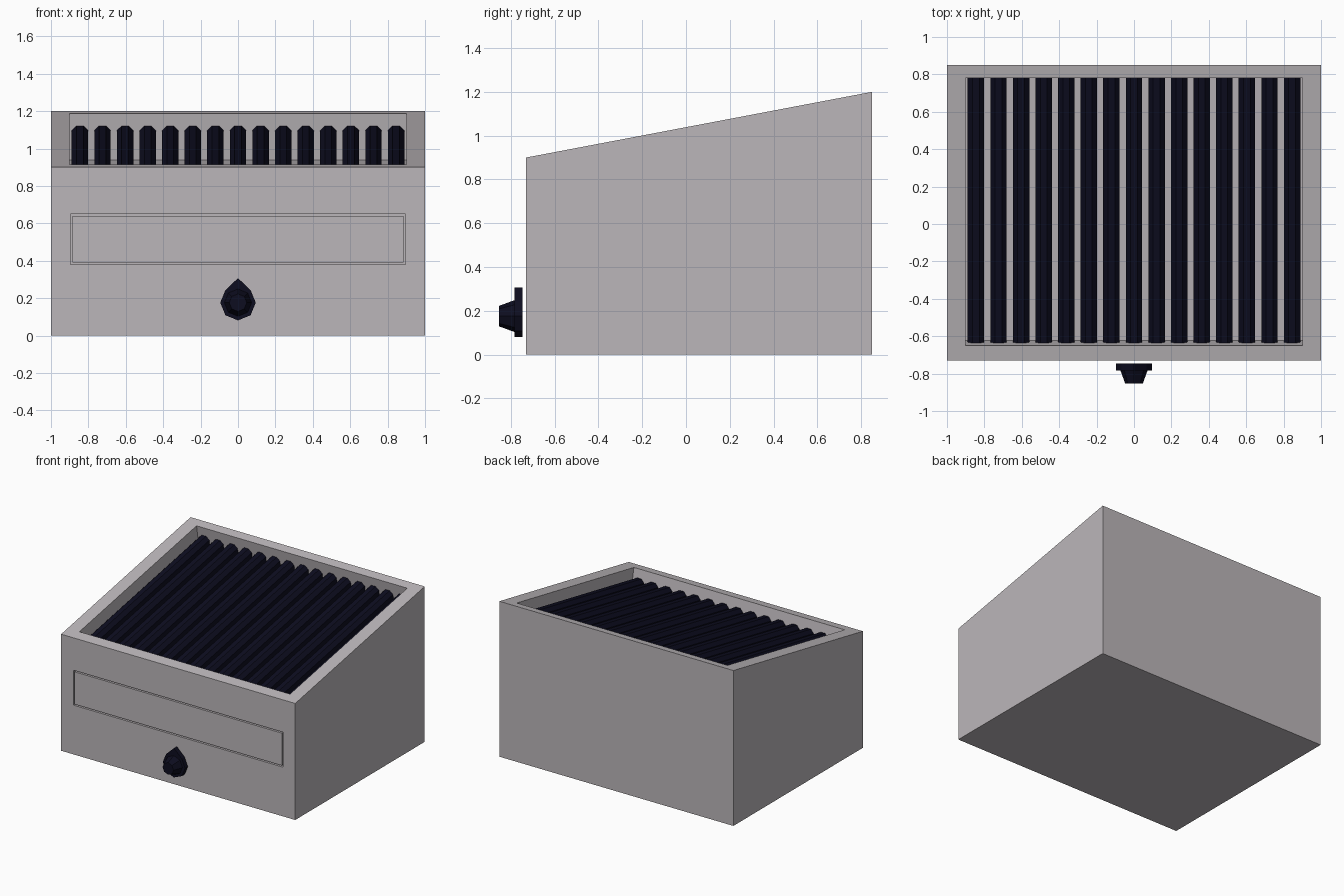
import bpy, bmesh, math
from mathutils import Matrix, Vector

if "Cube" in bpy.data.objects:
    bpy.data.objects.remove(bpy.data.objects["Cube"], do_unlink=True)

HALF_W, FRONT, BACK = 1.0, -0.73, 0.85
FRONT_H, BACK_H = 0.90, 1.20
SLOPE = (BACK_H - FRONT_H) / (BACK - FRONT)
TILT = math.atan(SLOPE)


def top_z(y):
    return FRONT_H + (y - FRONT) * SLOPE


def material(name, color, rough):
    m = bpy.data.materials.new(name)
    m.use_nodes = True
    m.diffuse_color = (*color, 1)
    bsdf = m.node_tree.nodes["Principled BSDF"]
    bsdf.inputs["Base Color"].default_value = (*color, 1)
    bsdf.inputs["Roughness"].default_value = rough
    return m


casing_grey = material("casing grey", (0.50, 0.47, 0.49), 0.6)
dark_navy = material("dark navy", (0.004, 0.004, 0.014), 0.6)


def finish(name, bm, mat):
    bmesh.ops.recalc_face_normals(bm, faces=bm.faces)
    mesh = bpy.data.meshes.new(name)
    bm.to_mesh(mesh)
    bm.free()
    mesh.materials.append(mat)
    obj = bpy.data.objects.new(name, mesh)
    bpy.context.collection.objects.link(obj)
    return obj


def inset(bm, face, thickness, depth=0.0):
    bmesh.ops.inset_region(bm, faces=[face], thickness=thickness, depth=depth,
                           use_even_offset=True)


# Casing: wedge-topped box
bm = bmesh.new()
profile = [(FRONT, 0), (BACK, 0), (BACK, BACK_H), (FRONT, FRONT_H)]
side = bm.faces.new([bm.verts.new((-HALF_W, y, z)) for y, z in profile])
ext = bmesh.ops.extrude_face_region(bm, geom=[side])["geom"]
bmesh.ops.translate(bm, vec=(2 * HALF_W, 0, 0),
                    verts=[v for v in ext if isinstance(v, bmesh.types.BMVert)])
bmesh.ops.recalc_face_normals(bm, faces=bm.faces)
top = max(bm.faces, key=lambda f: f.normal.z)
front = min(bm.faces, key=lambda f: f.normal.y)

# Open tray sunk into the sloping top
RIM_FRONT, RIM_BACK = -0.65, 0.78
inset(bm, top, 0.1)
for v in top.verts:
    y = RIM_FRONT if v.co.y < 0 else RIM_BACK
    v.co = (math.copysign(0.9, v.co.x), y, top_z(y))
inset(bm, top, 0.0, -0.1)
for v in top.verts:
    y, z = (-0.622, 0.775) if v.co.y < 0 else (0.82, 0.94)
    v.co = (math.copysign(0.9, v.co.x), y, z)

# Drawer outline grooved into the front
inset(bm, front, 0.1)
for v in front.verts:
    v.co = (math.copysign(0.895, v.co.x), FRONT, 0.65 if v.co.z > 0.45 else 0.38)
inset(bm, front, 0.0, -0.02)
inset(bm, front, 0.01)
inset(bm, front, 0.0, 0.02)
finish("casing", bm, casing_grey)

# Grill bars: octagonal rods parallel to the top, from tray wall to tray wall
along = Vector((0, math.cos(TILT), math.sin(TILT)))
normal = Vector((0, -math.sin(TILT), math.cos(TILT)))
BARS, RADIUS = 15, 0.0475
middle = (RIM_FRONT + RIM_BACK) / 2
length = (RIM_BACK - RIM_FRONT) / math.cos(TILT)
spin = Matrix.Rotation(math.pi / 2 - TILT, 4, 'X').inverted()
for i in range(BARS):
    x = -0.845 + 1.69 * i / (BARS - 1)
    center = Vector((x, middle, top_z(middle))) - normal * 0.11
    bm = bmesh.new()
    bmesh.ops.create_cone(bm, cap_ends=True, segments=8, radius1=RADIUS,
                          radius2=RADIUS, depth=length,
                          matrix=Matrix.Translation(center) @ spin
                          @ Matrix.Rotation(math.pi / 8, 4, 'Z'))
    finish(f"grill_bar_{i + 1}", bm, dark_navy)

# Control knob: pointed back plate with a tapered grip
KNOB_Z = 0.176
face_front = Matrix.Rotation(math.pi / 2, 4, 'X')


def knob_part(name, r_back, r_front, y_back, y_front, point=0.0):
    bm = bmesh.new()
    place = Matrix.Translation((0, (y_back + y_front) / 2, KNOB_Z))
    bmesh.ops.create_cone(bm, cap_ends=True, segments=8, radius1=r_back,
                          radius2=r_front, depth=y_back - y_front,
                          matrix=place @ face_front)
    peak = max(v.co.z for v in bm.verts)
    for v in bm.verts:
        if v.co.z > peak - 0.001:
            v.co.z += point
    return finish(name, bm, dark_navy)


knob_part("knob_plate", 0.095, 0.095, -0.747, -0.782, 0.036)
knob_part("knob_grip", 0.073, 0.047, -0.782, -0.853)
